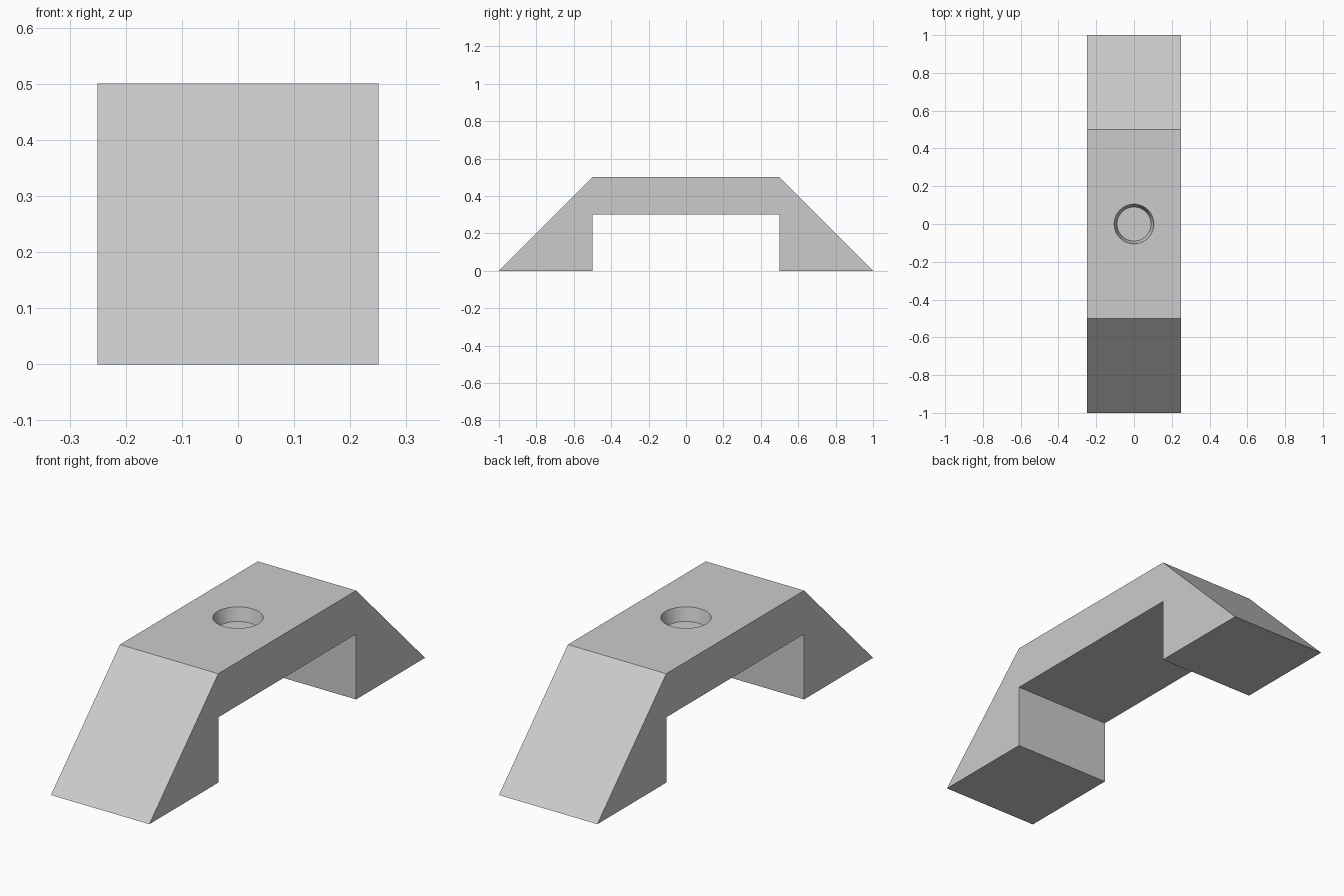
import bpy, bmesh, math

cube = bpy.data.objects.get("Cube")
if cube:
    bpy.data.objects.remove(cube, do_unlink=True)

grey = bpy.data.materials.new("plain grey")
grey.use_nodes = True
grey.diffuse_color = (0.6, 0.6, 0.6, 1)
grey.node_tree.nodes["Principled BSDF"].inputs["Base Color"].default_value = (0.6, 0.6, 0.6, 1)


def add_object(name, bm):
    bmesh.ops.recalc_face_normals(bm, faces=bm.faces)
    mesh = bpy.data.meshes.new(name)
    bm.to_mesh(mesh)
    bm.free()
    mesh.materials.append(grey)
    obj = bpy.data.objects.new(name, mesh)
    bpy.context.collection.objects.link(obj)
    return obj


# Bridge body: side profile (y, z) extruded across x
half = [(0.5, 0.3), (0.5, 0), (1, 0), (0.5, 0.5)]
profile = half + [(-y, z) for y, z in reversed(half)]
bm = bmesh.new()
side = bm.faces.new([bm.verts.new((-0.25, y, z)) for y, z in profile])
extruded = bmesh.ops.extrude_face_region(bm, geom=[side])["geom"]
bmesh.ops.translate(bm, vec=(0.5, 0, 0),
                    verts=[v for v in extruded if isinstance(v, bmesh.types.BMVert)])
bridge = add_object("bridge_body", bm)

# Tapered blind recess in the top: slope continues above the surface for a clean cut
rim, floor, depth = 0.105, 0.09, 0.06
bm = bmesh.new()
bmesh.ops.create_cone(bm, cap_ends=True, segments=48, radius1=floor,
                      radius2=2 * rim - floor, depth=2 * depth)
bmesh.ops.translate(bm, vec=(0, 0, 0.5), verts=bm.verts)
cutter = add_object("recess_cutter", bm)
cutter.hide_render = True
cutter.hide_set(True)

cut = bridge.modifiers.new("recess", 'BOOLEAN')
cut.operation = 'DIFFERENCE'
cut.solver = 'EXACT'
cut.object = cutter

# Bake the cut, then smooth only the round wall
bpy.context.view_layer.objects.active = bridge
bridge.select_set(True)
bpy.ops.object.modifier_apply(modifier=cut.name)
bpy.data.objects.remove(cutter, do_unlink=True)
bpy.ops.object.shade_smooth_by_angle(angle=math.radians(30))
